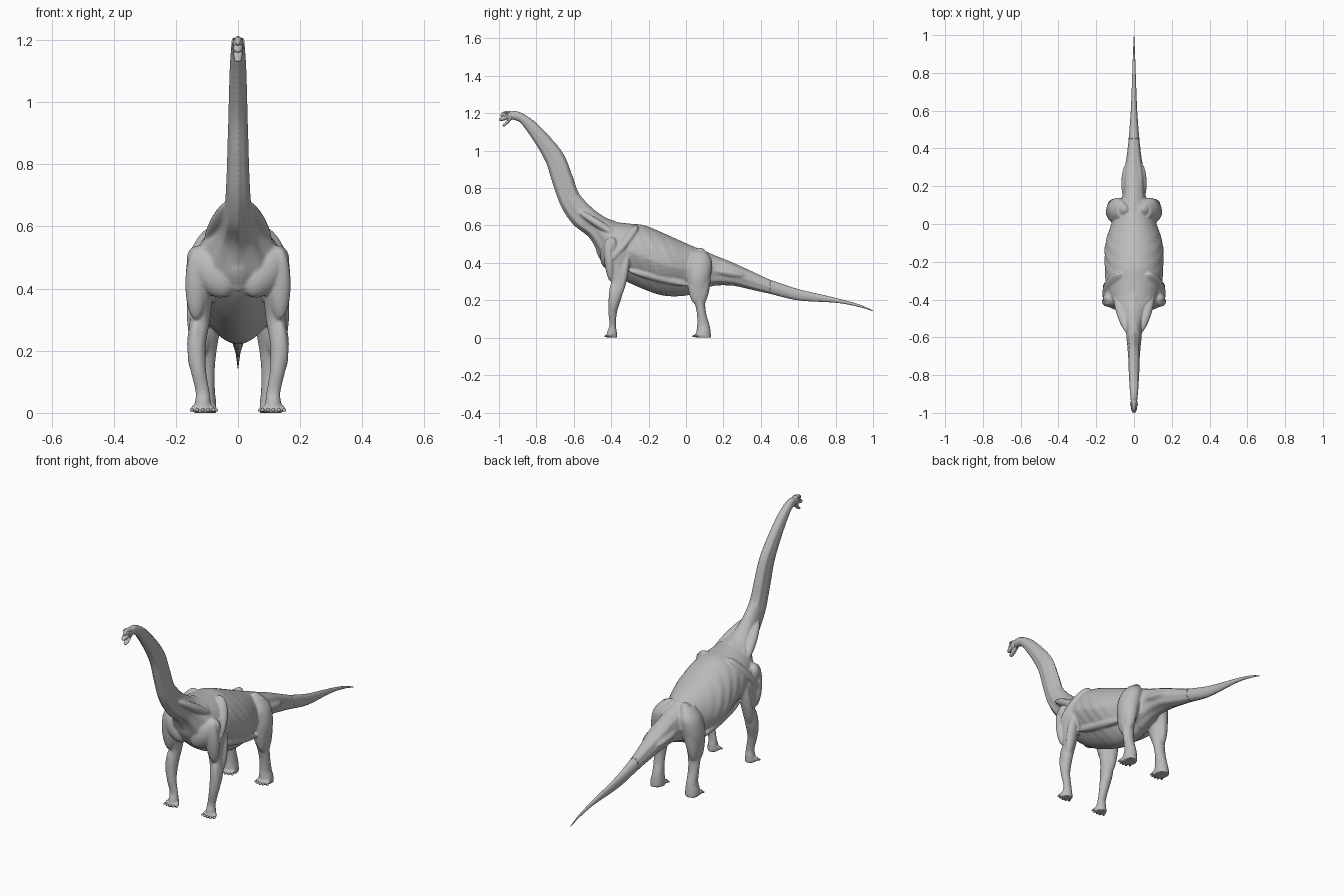
import bpy, bmesh
from math import sin, cos, pi, exp
from mathutils import Vector, Matrix

if "Cube" in bpy.data.objects:
    bpy.data.objects.remove(bpy.data.objects["Cube"], do_unlink=True)

hide = bpy.data.materials.new("stone grey hide")
hide.use_nodes = True
hide.diffuse_color = (0.5, 0.5, 0.5, 1)
hide.node_tree.nodes["Principled BSDF"].inputs["Base Color"].default_value = (0.5, 0.5, 0.5, 1)


def finish(name, bm, angle=None):
    """Turn a bmesh into a smooth shaded object."""
    bmesh.ops.recalc_face_normals(bm, faces=bm.faces)
    mesh = bpy.data.meshes.new(name)
    for face in bm.faces:
        face.smooth = True
    bm.to_mesh(mesh)
    bm.free()
    mesh.materials.append(hide)
    obj = bpy.data.objects.new(name, mesh)
    bpy.context.collection.objects.link(obj)
    return obj


def spline(stations, steps):
    """Smooth interpolation through a list of equal length tuples."""
    pts = [stations[0]] + list(stations) + [stations[-1]]
    out = []
    for p, q, r, s in zip(pts, pts[1:], pts[2:], pts[3:]):
        for k in range(steps):
            t = k / steps
            out.append([b + t / 2 * (c - a + t * (2 * a - 5 * b + 4 * c - d + t * (3 * (b - c) + d - a)))
                        for a, b, c, d in zip(p, q, r, s)])
    return out + [list(stations[-1])]


def loft(bm, frames, sides=32, ripple=0.0, keel=0.0, fold=0.0):
    """Skin rings given as (centre, side axis, up axis)."""
    rings = []
    for centre, u, v in frames:
        ring = []
        for i in range(sides):
            a = 2 * pi * i / sides
            r = 1 + ripple * cos(8 * a)
            low = max(0, -sin(a)) * keel
            p = centre + u * (r * cos(a) * (1 - low)) + v * (r * sin(a))
            flank = exp(-((p.y + 0.17) / 0.13) ** 4)
            p.x *= 1 + fold * flank * sin(2 * pi * (p.y + 0.5 * p.z) / 0.055)
            ring.append(bm.verts.new(p))
        rings.append(ring)
    for a, b in zip(rings, rings[1:]):
        for i in range(sides):
            j = (i + 1) % sides
            bm.faces.new((a[i], a[j], b[j], b[i]))
    bm.faces.new(rings[0])
    bm.faces.new(rings[-1])


def spine_frames(stations, steps=8):
    """Stations are top y, top z, bottom y, bottom z, half width."""
    for ty, tz, by, bz, w in spline(stations, steps):
        top, bottom = Vector((0, ty, tz)), Vector((0, by, bz))
        yield (top + bottom) / 2, Vector((w, 0, 0)), (top - bottom) / 2


def limb_frames(stations, side, steps=6):
    """Stations are z, outer x, inner x, front y, back y."""
    for z, xo, xi, yf, yb in spline(stations, steps):
        yield (Vector((side * (xo + xi) / 2, (yf + yb) / 2, z)),
               Vector(((xo - xi) / 2, 0, 0)), Vector((0, (yb - yf) / 2, 0)))


def muscle(bm, a, b, rx, ry, side=1):
    """Ellipsoid stretched from a to b."""
    a, b = Vector(a), Vector(b)
    a.x, b.x = a.x * side, b.x * side
    axis = b - a
    turn = axis.to_track_quat('Z', 'X').to_matrix().to_4x4()
    size = Matrix.Diagonal((ry, rx, axis.length / 2, 1))
    bmesh.ops.create_uvsphere(bm, u_segments=20, v_segments=14, radius=1,
                              matrix=Matrix.Translation((a + b) / 2) @ turn @ size)


neck = [(-.955, 1.205, -.935, 1.168, .016), (-.9, 1.21, -.89, 1.153, .021),
        (-.815, 1.16, -.85, 1.105, .025), (-.73, 1.075, -.79, 1.015, .028),
        (-.655, .98, -.745, .93, .03), (-.61, .87, -.71, .82, .033),
        (-.57, .765, -.665, .7, .037), (-.5, .69, -.6, .605, .044)]
torso = [(-.43, .64, -.51, .53, .065), (-.38, .62, -.445, .4, .12),
         (-.3, .61, -.35, .32, .147), (-.22, .6, -.24, .265, .155),
         (-.1, .55, -.12, .225, .153), (0, .505, 0, .225, .12),
         (.07, .475, .06, .25, .09), (.15, .44, .15, .28, .06)]
tail = [(.25, .4, .25, .28, .056), (.35, .355, .34, .26, .04),
        (.45, .31, .45, .235, .028), (.6, .26, .6, .2, .017),
        (.8, .213, .8, .187, .009), (.92, .18, .915, .167, .005),
        (1, .146, .999, .142, .001)]
fore_leg = [(.52, .14, .05, -.4, -.3), (.45, .16, .06, -.43, -.29), (.38, .156, .08, -.425, -.305),
            (.3, .155, .09, -.4, -.33), (.22, .164, .103, -.413, -.343),
            (.14, .153, .103, -.415, -.368), (.07, .137, .092, -.409, -.375),
            (.035, .138, .088, -.42, -.37), (0, .142, .085, -.425, -.368)]
hind_leg = [(.46, .09, .03, .03, .11), (.41, .13, .03, .01, .138), (.33, .148, .04, .002, .133),
            (.25, .142, .06, .02, .113), (.19, .135, .07, .045, .103),
            (.13, .133, .075, .058, .108), (.07, .131, .074, .06, .125),
            (.03, .14, .07, .055, .132), (0, .142, .07, .052, .134)]

# Body, neck, tail and legs fused into one skin
body = bmesh.new()
loft(body, spine_frames(neck + torso[:2]), ripple=.05)
loft(body, spine_frames(neck[-2:] + torso + tail[:1]), sides=48, keel=.3, fold=.014)
loft(body, spine_frames(torso[-2:] + tail), ripple=.04)
muscle(body, (0, -.47, .52), (0, -.33, .36), .06, .06)
for side in (1, -1):
    loft(body, limb_frames(fore_leg, side))
    loft(body, limb_frames(hind_leg, side))
    # Shoulder blade, chest, upper arm and elbow
    muscle(body, (.14, -.42, .4), (.075, -.26, .6), .055, .03, side)
    muscle(body, (.03, -.43, .38), (.15, -.39, .53), .045, .06, side)
    muscle(body, (.135, -.42, .53), (.135, -.4, .3), .035, .027, side)
    muscle(body, (.13, -.31, .47), (.14, -.355, .22), .03, .024, side)
    muscle(body, (.135, -.39, .3), (.145, -.39, .13), .023, .022, side)
    # Hip, thigh, knee and calf
    muscle(body, (.04, .08, .48), (.11, .05, .3), .05, .04, side)
    muscle(body, (.105, .03, .42), (.115, .05, .18), .028, .035, side)
    muscle(body, (.095, .11, .44), (.115, .09, .18), .028, .035, side)
    muscle(body, (.03, .1, .37), (.035, .32, .33), .035, .025, side)
    # Neck base cords and belly fold
    muscle(body, (.03, -.58, .68), (.1, -.36, .54), .028, .022, side)
    muscle(body, (.11, -.31, .36), (.1, .02, .28), .022, .022, side)
    # Toes
    for x, y, reach in ((.114, -.41, .02), (.106, .065, .026)):
        for k in range(-2, 3):
            dx = k * .014
            dy = reach * (1 - .12 * k * k)
            muscle(body, (x + dx * .8, y + .02, .022), (x + dx * 1.2, y - dy, .007), .01, .01, side)
# Trim the soles flat
bmesh.ops.recalc_face_normals(body, faces=body.faces)
for vert in body.verts:
    vert.co.z = max(vert.co.z, 0)
skin = finish("body_and_legs", body)
remesh = skin.modifiers.new("fuse", 'REMESH')
remesh.mode = 'VOXEL'
remesh.voxel_size = .0055
remesh.use_smooth_shade = True
soften = skin.modifiers.new("soften", 'SMOOTH')
soften.factor = .5
soften.iterations = 3

# Fine end of the tail
tip = bmesh.new()
loft(tip, spine_frames(tail[2:]), sides=20)
finish("tail_tip", tip)

# Skull with domed nose, muzzle and open jaw
skull = bmesh.new()
muscle(skull, (0, -.91, 1.185), (0, -.982, 1.192), .018, .024)
muscle(skull, (0, -.95, 1.205), (0, -.992, 1.188), .01, .013)
muscle(skull, (0, -.94, 1.188), (0, -1, 1.164), .016, .013)
finish("skull", skull)
jaw = bmesh.new()
muscle(jaw, (0, -.93, 1.178), (0, -.978, 1.13), .014, .008)
muscle(jaw, (0, -.958, 1.148), (0, -.98, 1.132), .012, .007)
finish("lower_jaw", jaw)

for side, word in ((1, "left"), (-1, "right")):
    # Eyes, brows and jaw hinges
    face = bmesh.new()
    muscle(face, (.016, -.952, 1.193), (.016, -.964, 1.193), .005, .006, side)
    muscle(face, (.013, -.942, 1.204), (.013, -.975, 1.203), .005, .004, side)
    muscle(face, (.012, -.93, 1.188), (.012, -.952, 1.158), .005, .008, side)
    finish(word + "_eye_and_cheek", face)
    # Toenails
    for label, x, y, reach in (("fore", .114, -.41, .02), ("hind", .106, .065, .026)):
        nails = bmesh.new()
        for k in range(-2, 3):
            dx = k * .017
            dy = reach * (1 - .12 * k * k)
            muscle(nails, (x + dx * .95, y - dy + .012, .013), (x + dx * 1.1, y - dy - .006, .006), .006, .005, side)
        finish(word + "_" + label + "_toenails", nails)
